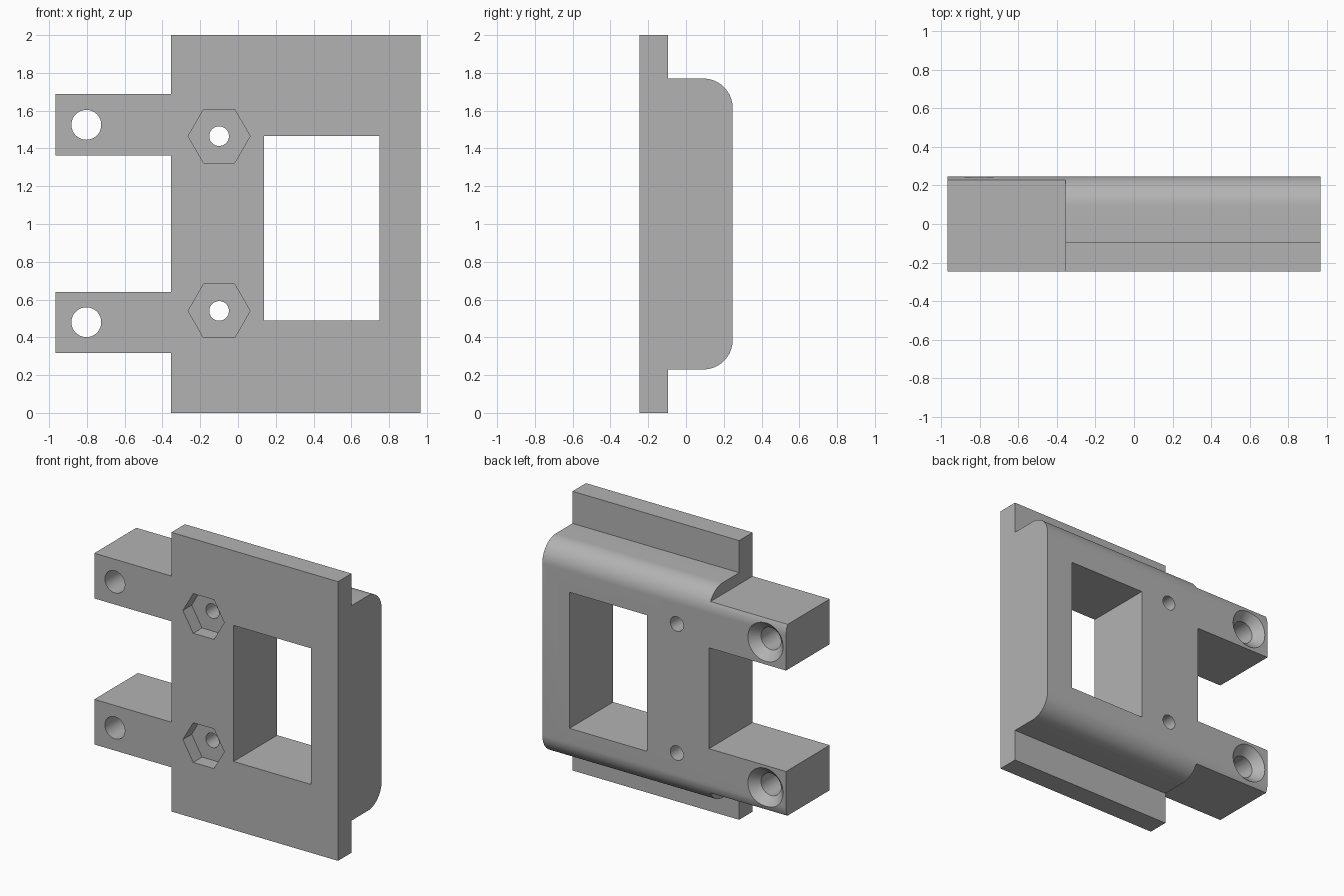
import bpy, bmesh
from math import cos, sin, pi, radians
from mathutils import Matrix

cube = bpy.data.objects.get("Cube")
if cube:
    bpy.data.objects.remove(cube)

grey = bpy.data.materials.new("plain grey")
grey.use_nodes = True
grey.diffuse_color = (0.45, 0.45, 0.45, 1)
grey.node_tree.nodes["Principled BSDF"].inputs["Base Color"].default_value = (0.45, 0.45, 0.45, 1)

FRONT, STEP, BACK = -0.247, -0.095, 0.247
LEFT, EDGE, RIGHT = 0.966, -0.355, -0.966
ROUND = 0.155


def make_object(name, bm):
    bmesh.ops.recalc_face_normals(bm, faces=bm.faces)
    mesh = bpy.data.meshes.new(name)
    bm.to_mesh(mesh)
    bm.free()
    obj = bpy.data.objects.new(name, mesh)
    bpy.context.collection.objects.link(obj)
    mesh.materials.append(grey)
    return obj


def box(name, x0, x1, y0, y1, z0, z1):
    bm = bmesh.new()
    bmesh.ops.create_cube(bm, size=1)
    bmesh.ops.scale(bm, verts=bm.verts, vec=(x1 - x0, y1 - y0, z1 - z0))
    bmesh.ops.translate(bm, verts=bm.verts, vec=((x0 + x1) / 2, (y0 + y1) / 2, (z0 + z1) / 2))
    return make_object(name, bm)


def bore(name, x, z, y0, y1, r0, r1, sides=48):
    """Prism or cone along y, from radius r0 at y0 to r1 at y1."""
    bm = bmesh.new()
    bmesh.ops.create_cone(bm, cap_ends=True, segments=sides, radius1=r0, radius2=r1, depth=y1 - y0)
    # six-sided pockets point their corners along x
    turn = Matrix.Rotation(radians(-90), 4, 'X') @ Matrix.Rotation(radians(30 if sides == 6 else 0), 4, 'Z')
    bmesh.ops.transform(bm, verts=bm.verts, matrix=Matrix.Translation((x, (y0 + y1) / 2, z)) @ turn)
    return make_object(name, bm)


def cut(target, cutter):
    mod = target.modifiers.new("cut", 'BOOLEAN')
    mod.operation, mod.solver, mod.object = 'DIFFERENCE', 'EXACT', cutter
    bpy.context.view_layer.objects.active = target
    bpy.ops.object.modifier_apply(modifier=mod.name)
    bpy.data.objects.remove(cutter)


# Flanged plate with a rounded raised back, as one profile swept along x
upper = [(FRONT, 2.0), (STEP, 2.0), (STEP, 1.77)]
for i in range(17):
    a = pi / 2 * (1 - i / 16)
    upper.append((BACK - ROUND + ROUND * cos(a), 1.77 - ROUND + ROUND * sin(a)))
profile = upper + [(y, 2 - z) for y, z in reversed(upper)]
bm = bmesh.new()
face = bm.faces.new([bm.verts.new((RIGHT, y, z)) for y, z in profile])
swept = bmesh.ops.extrude_face_region(bm, geom=[face])["geom"]
bmesh.ops.translate(bm, verts=[v for v in swept if isinstance(v, bmesh.types.BMVert)], vec=(LEFT - RIGHT, 0, 0))
body = make_object("mounting_bracket", bm)

# Clear the space around the two side arms
for z0, z1 in ((-0.1, 0.317), (0.64, 1.363), (1.687, 2.1)):
    cut(body, box("arm_gap", RIGHT - 0.1, EDGE, -0.4, 0.4, z0, z1))

# Rectangular window
cut(body, box("window", 0.138, 0.75, -0.4, 0.4, 0.49, 1.465))

# Countersunk arm holes
for z in (0.48, 1.525):
    cut(body, bore("arm_hole", -0.803, z, -0.4, 0.4, 0.079, 0.079))
    cut(body, bore("countersink", -0.803, z, BACK - 0.062, BACK + 0.01, 0.079, 0.149))

# Bolt holes with hexagonal nut pockets at the front
for z in (0.54, 1.465):
    cut(body, bore("bolt_hole", -0.1, z, -0.4, 0.4, 0.052, 0.052))
    cut(body, bore("nut_pocket", -0.1, z, FRONT - 0.1, FRONT + 0.1, 0.164, 0.164, 6))

bpy.ops.object.select_all(action='DESELECT')
body.select_set(True)
bpy.context.view_layer.objects.active = body
bpy.ops.object.shade_smooth_by_angle(angle=radians(30))
